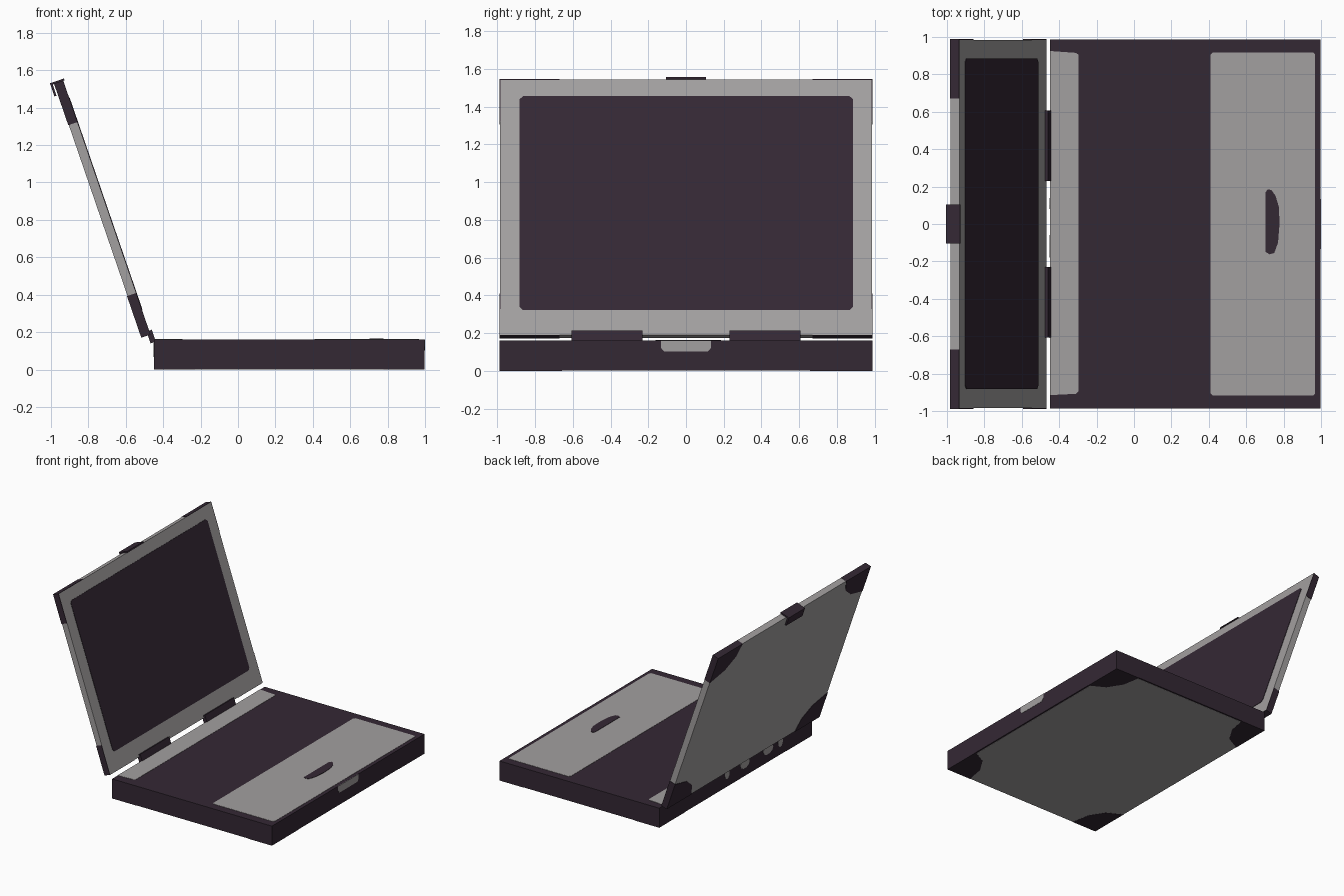
import bpy, bmesh, math
from mathutils import Matrix, Vector

if "Cube" in bpy.data.objects:
    bpy.data.objects.remove(bpy.data.objects["Cube"])


def material(name, rgb):
    m = bpy.data.materials.new(name)
    m.diffuse_color = (*rgb, 1)
    m.use_nodes = True
    m.node_tree.nodes["Principled BSDF"].inputs["Base Color"].default_value = m.diffuse_color
    return m


DARK = material("dark_plum", (0.034, 0.021, 0.034))
GREY = material("warm_grey", (0.365, 0.350, 0.350))


def frame(u, v, origin):
    """Local axes: u, v in the plane, w = u x v outward."""
    u, v = Vector(u).normalized(), Vector(v).normalized()
    m = Matrix((u, v, u.cross(v))).transposed().to_4x4()
    m.translation = Vector(origin)
    return m


def prism(name, pts, w0, w1, fr, mat):
    """Extrude a 2D outline from w0 to w1 in the given frame."""
    bm = bmesh.new()
    lo = [bm.verts.new(fr @ Vector((x, y, w0))) for x, y in pts]
    hi = [bm.verts.new(fr @ Vector((x, y, w1))) for x, y in pts]
    bm.faces.new(lo)
    bm.faces.new(hi)
    n = len(pts)
    for i in range(n):
        j = (i + 1) % n
        bm.faces.new((lo[i], lo[j], hi[j], hi[i]))
    bmesh.ops.recalc_face_normals(bm, faces=bm.faces)
    me = bpy.data.meshes.new(name)
    bm.to_mesh(me)
    bm.free()
    me.materials.append(mat)
    ob = bpy.data.objects.new(name, me)
    bpy.context.collection.objects.link(ob)
    return ob


def rect(x0, x1, y0, y1, c=0.0):
    """Rectangle outline, corners clipped by c."""
    if c == 0:
        return [(x0, y0), (x1, y0), (x1, y1), (x0, y1)]
    return [(x0 + c, y0), (x1 - c, y0), (x1, y0 + c), (x1, y1 - c),
            (x1 - c, y1), (x0 + c, y1), (x0, y1 - c), (x0, y0 + c)]


def corner(x, y, a, b):
    """Rounded corner patch reaching a and b inward from (x, y)."""
    return [(x, y), (x + a, y), (x + a * 0.88, y + b * 0.45),
            (x + a * 0.55, y + b * 0.8), (x, y + b)]


def ellipse(cx, cy, rx, ry, n=10):
    return [(cx + rx * math.cos(2 * math.pi * i / n),
             cy + ry * math.sin(2 * math.pi * i / n)) for i in range(n)]


# Base body
FLAT = frame((1, 0, 0), (0, 1, 0), (0, 0, 0))
prism("base_body", rect(-0.449, 0.998, -0.987, 0.987), 0.002, 0.16, FLAT, DARK)

# Top details: palm rest, rear strip, touchpad
prism("palm_rest", rect(0.41, 0.968, -0.918, 0.918, 0.012), 0.158, 0.162, FLAT, GREY)
prism("rear_strip", [(-0.449, -0.915), (-0.31, -0.908), (-0.297, -0.895),
                     (-0.297, 0.905), (-0.31, 0.915), (-0.449, 0.925)],
      0.158, 0.162, FLAT, GREY)
prism("touchpad", [(0.704, -0.15), (0.725, -0.162), (0.75, -0.155), (0.77, -0.10),
                   (0.778, 0.0), (0.775, 0.09), (0.757, 0.15), (0.735, 0.182),
                   (0.715, 0.185), (0.704, 0.17)], 0.16, 0.1645, FLAT, DARK)

# Underside panel with dark corners
prism("bottom_panel", rect(-0.447, 0.985, -0.985, 0.975), 0.001, 0.004, FLAT, GREY)
for sx, x in ((-1, 0.998), (1, -0.449)):
    for sy in (-1, 1):
        prism("bottom_corner", corner(x, -sy * 0.987, sx * 0.22, sy * 0.33),
              0.0, 0.004, FLAT, DARK)

# Latch recess on the front edge of the base
EDGE = frame((0, 1, 0), (0, 0, 1), (0.998, 0, 0))
prism("latch_plate", [(-0.133, 0.16), (-0.133, 0.122), (-0.115, 0.102),
                      (0.115, 0.102), (0.133, 0.122), (0.133, 0.16)],
      -0.002, 0.002, EDGE, GREY)

# Ports on the rear edge of the base
REAR = frame((0, -1, 0), (0, 0, 1), (-0.449, 0, 0))
for y, r in ((0.11, 0.03), (-0.12, 0.06), (-0.42, 0.065), (-0.58, 0.03)):
    prism("rear_port", ellipse(-y, 0.105, r, 0.04), -0.002, 0.002, REAR, GREY)

# Lid, leaning back; w = 0 is its front face
L, T, W = 1.436, 0.05, 0.985
LID = frame((0, 1, 0), (-0.325, 0, 0.946), (-0.468, 0, 0.187))
prism("lid", rect(-W, W, 0.002, L - 0.002), -T + 0.001, 0, LID, GREY)
prism("screen", rect(-0.882, 0.885, 0.142, 1.34, 0.018), -0.002, 0.003, LID, DARK)

# Dark lid corners: edge bands and back patches
for sy in (-1, 1):
    for v, sv in ((0, 1), (L, -1)):
        y = sy * (W + 0.003)
        va, vb = sorted((v, v + sv * 0.235))
        ya, yb = sorted((y, y - 0.005 * sy))
        prism("lid_corner_side", rect(ya, yb, va, vb), -T, 0, LID, DARK)
        va, vb = sorted((v, v + sv * 0.004))
        ya, yb = sorted((y, sy * 0.67))
        prism("lid_corner_end", rect(ya, yb, va, vb), -T, 0, LID, DARK)
        prism("lid_corner_back", corner(y, v, -sy * 0.318, sv * 0.235),
              -T - 0.002, -T + 0.003, LID, DARK)

# Lid catch: cap over the top edge and a flap behind
prism("catch_cap", rect(-0.105, 0.105, L - 0.002, L + 0.009), -0.072, 0.007, LID, DARK)
prism("catch_flap", rect(-0.105, 0.105, L - 0.065, L), -0.072, -0.060, LID, DARK)

# Hinges
for sy in (-1, 1):
    ya, yb = sorted((sy * 0.23, sy * 0.607))
    prism("hinge", rect(ya, yb, -0.045, 0.022), -0.015, 0.015, LID, DARK)
